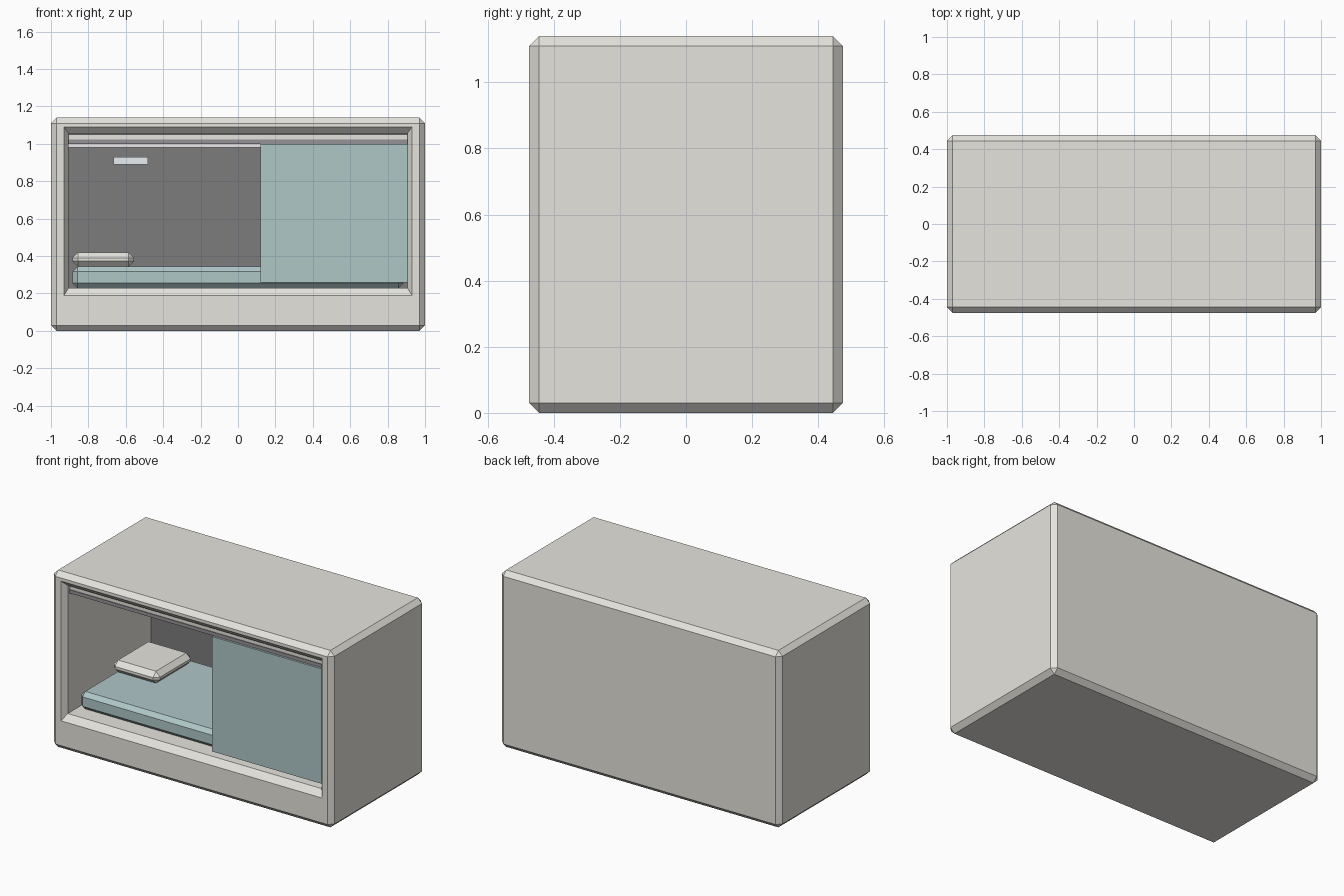
import bpy, bmesh

if "Cube" in bpy.data.objects:
    bpy.data.objects.remove(bpy.data.objects["Cube"])


def mat(name, rgb):
    m = bpy.data.materials.new(name)
    m.diffuse_color = (*rgb, 1)
    m.use_nodes = True
    m.node_tree.nodes["Principled BSDF"].inputs["Base Color"].default_value = m.diffuse_color
    return m


BEIGE = mat("warm_shell", (0.79, 0.775, 0.725))
TEAL = mat("teal_fabric", (0.43, 0.57, 0.575))
DARK = mat("dark_panel", (0.2, 0.2, 0.2))
RAIL = mat("rail_metal", (0.3, 0.29, 0.31))
LAMP = mat("lamp_glow", (0.8, 0.86, 0.9))
STRIP = mat("light_strip", (0.85, 0.81, 0.83))


def add(name, bm, material):
    bmesh.ops.recalc_face_normals(bm, faces=bm.faces[:])
    me = bpy.data.meshes.new(name)
    bm.to_mesh(me)
    bm.free()
    if material:
        me.materials.append(material)
    ob = bpy.data.objects.new(name, me)
    bpy.context.collection.objects.link(ob)
    return ob


def box(name, x, y, z, material, bevel=0):
    """Box from (min, max) ranges with optional flat chamfer."""
    bm = bmesh.new()
    bmesh.ops.create_cube(bm, size=1)
    for v in bm.verts:
        for i, (lo, hi) in enumerate((x, y, z)):
            v.co[i] = lo if v.co[i] < 0 else hi
    if bevel:
        bmesh.ops.bevel(bm, geom=bm.edges[:], offset=bevel, segments=1,
                        profile=0.5, affect='EDGES')
    return add(name, bm, material)


# outer shell, chamfered on every edge
shell = box("pod_shell", (-1, 1), (-0.475, 0.475), (0, 1.14), BEIGE, 0.03)

# cavity cutter: opening with flared lip, lofted from front to back
bm = bmesh.new()
rings = []
for y, x, z0, z1 in ((-0.5, 0.93, 0.19, 1.09), (-0.475, 0.93, 0.19, 1.09),
                     (-0.44, 0.905, 0.23, 1.055), (0.42, 0.905, 0.23, 1.055)):
    rings.append([bm.verts.new(c) for c in
                  ((-x, y, z0), (x, y, z0), (x, y, z1), (-x, y, z1))])
for a, b in zip(rings, rings[1:]):
    for i in range(4):
        j = (i + 1) % 4
        bm.faces.new((a[i], a[j], b[j], b[i]))
bm.faces.new(rings[0])
bm.faces.new(rings[-1])
cutter = add("cavity_cutter", bm, BEIGE)
cutter.hide_render = True
mod = shell.modifiers.new("cavity", 'BOOLEAN')
mod.object = cutter
mod.operation = 'DIFFERENCE'
mod.solver = 'EXACT'
bpy.context.view_layer.objects.active = shell
bpy.ops.object.modifier_apply(modifier=mod.name)
bpy.data.objects.remove(cutter)

# interior lining and lights
box("back_panel", (-0.905, 0.905), (0.405, 0.421), (0.23, 1.055), DARK)
box("ceiling_light", (-0.905, 0.905), (0.38, 0.405), (0.98, 1.0), STRIP)
box("reading_lamp", (-0.665, -0.48), (0.385, 0.405), (0.89, 0.93), LAMP)

# sliding screen hung from a rail
box("rail_cover", (-0.905, 0.905), (-0.42, -0.385), (1.022, 1.05), BEIGE)
box("door_rail", (-0.905, 0.905), (-0.425, -0.395), (1.0, 1.022), RAIL)
box("sliding_screen", (0.12, 0.918), (-0.438, -0.413), (0.26, 1.0), TEAL)

# bed
box("mattress", (-0.885, 0.885), (-0.355, 0.395), (0.23, 0.343), TEAL, 0.026)
box("pillow", (-0.885, -0.555), (-0.03, 0.34), (0.343, 0.42), BEIGE, 0.03)
